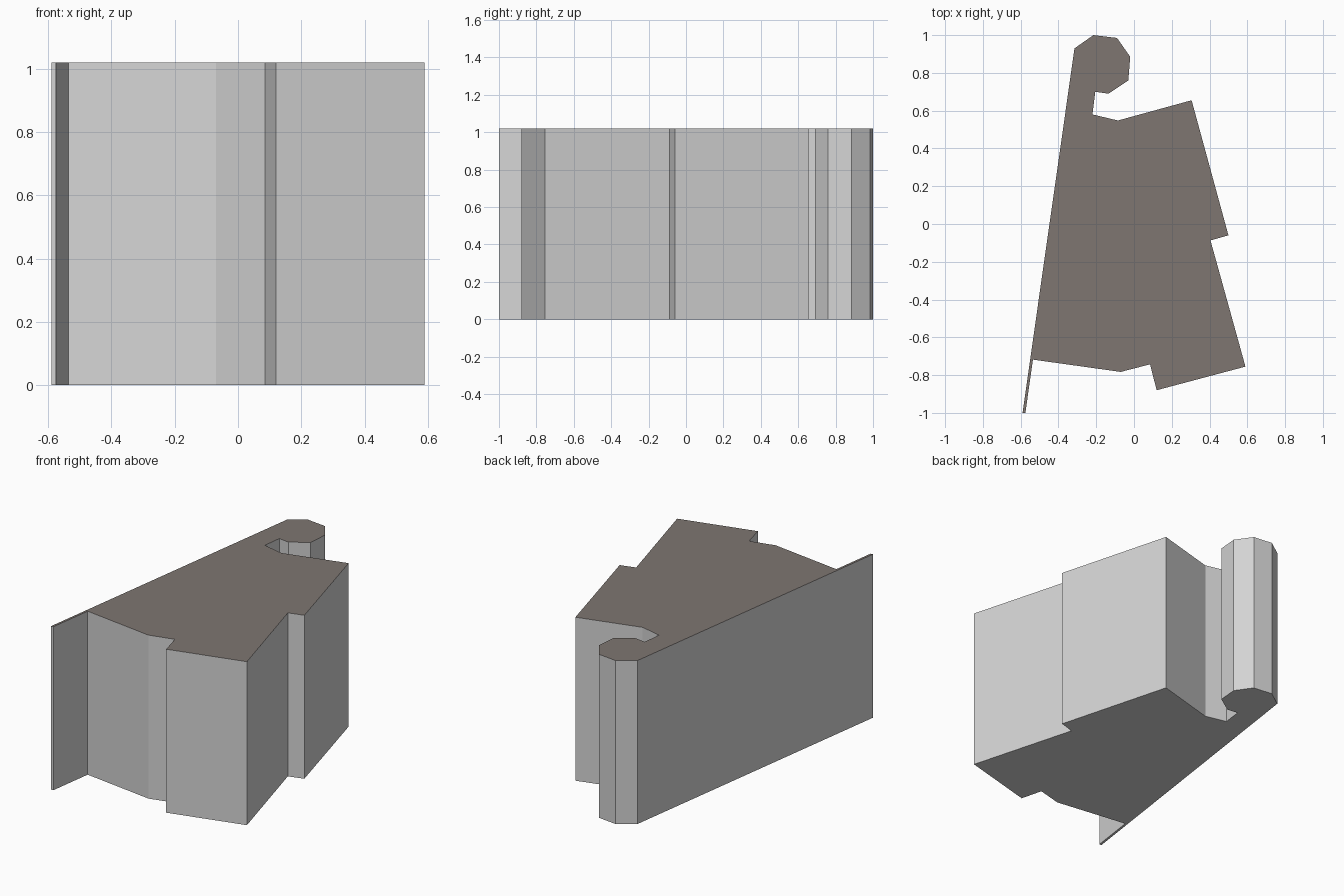
import bpy
import bmesh

if "Cube" in bpy.data.objects:
    bpy.data.objects.remove(bpy.data.objects["Cube"])

HEIGHT = 1.02


def material(name, rgb):
    m = bpy.data.materials.new(name)
    m.diffuse_color = (*rgb, 1.0)
    m.use_nodes = True
    m.node_tree.nodes["Principled BSDF"].inputs["Base Color"].default_value = m.diffuse_color
    return m


wall_grey = material("wall grey", (0.66, 0.66, 0.66))
roof_brown = material("roof brown", (0.21, 0.18, 0.165))

# Plan outline, clockwise from the top of the long straight wall
outline = [
    # rounded hook end
    (-0.315, 0.93), (-0.215, 1.0), (-0.09, 0.985), (-0.02, 0.885),
    (-0.03, 0.76), (-0.135, 0.69), (-0.205, 0.70),
    # notch and main block
    (-0.22, 0.58), (-0.085, 0.548), (0.305, 0.655), (0.50, -0.06),
    (0.405, -0.087), (0.59, -0.755), (0.12, -0.88), (0.085, -0.743),
    (-0.07, -0.783), (-0.535, -0.718),
    # thin fin wall
    (-0.575, -1.0), (-0.59, -1.0),
]

# Extrude the outline into the building block
bm = bmesh.new()
base = bm.faces.new([bm.verts.new((x, y, 0)) for x, y in outline])
extruded = bmesh.ops.extrude_face_region(bm, geom=[base], use_keep_orig=True)
top_verts = [g for g in extruded["geom"] if isinstance(g, bmesh.types.BMVert)]
bmesh.ops.translate(bm, verts=top_verts, vec=(0, 0, HEIGHT))
bmesh.ops.recalc_face_normals(bm, faces=bm.faces)

# Brown roof, grey walls and underside
bm.normal_update()
for f in bm.faces:
    f.material_index = 1 if f.normal.z > 0.5 else 0
bmesh.ops.triangulate(bm, faces=[f for f in bm.faces if len(f.verts) > 4])

mesh = bpy.data.meshes.new("building_block")
bm.to_mesh(mesh)
bm.free()
mesh.materials.append(wall_grey)
mesh.materials.append(roof_brown)
bpy.context.collection.objects.link(bpy.data.objects.new("building_block", mesh))
